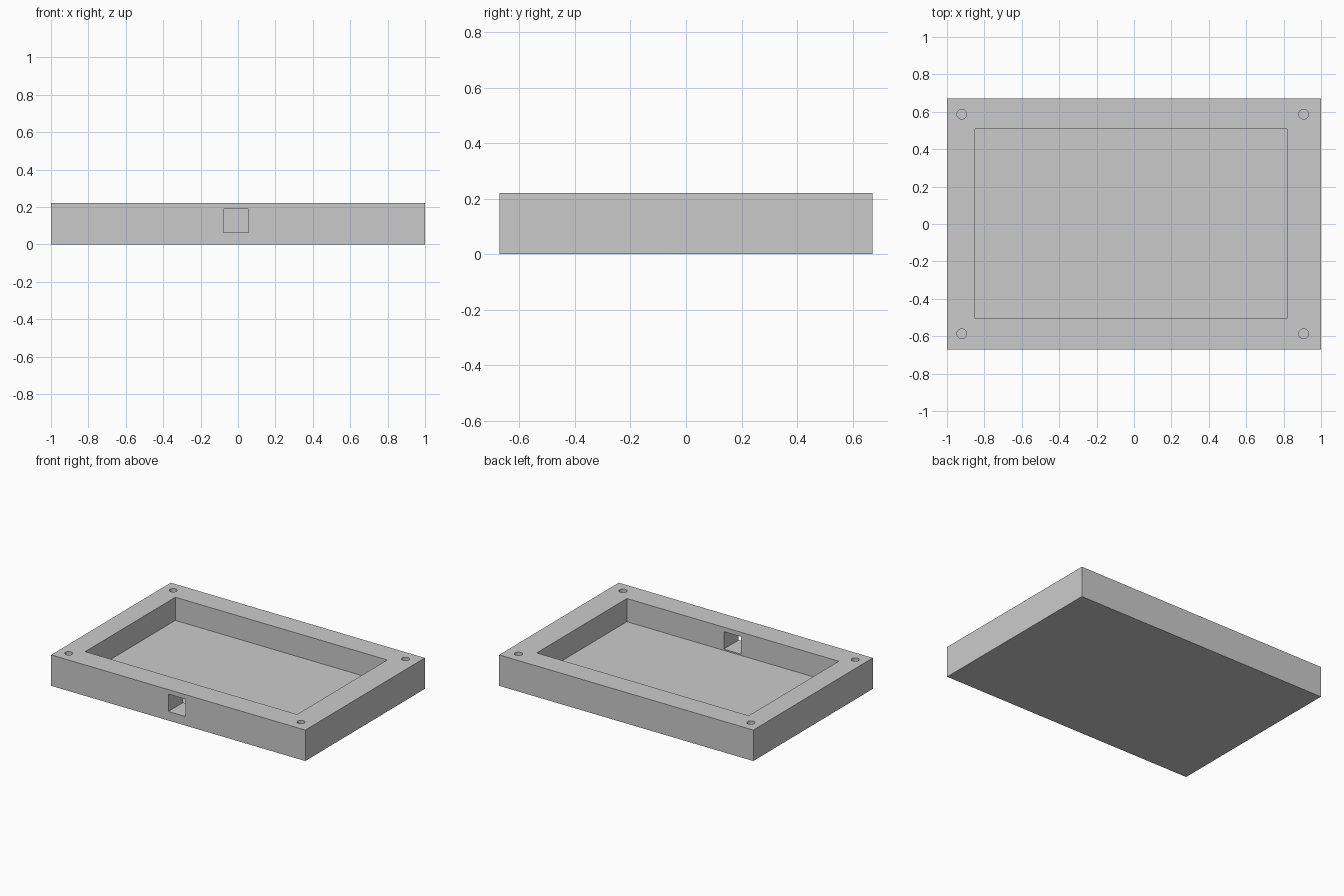
import bpy
import bmesh
from mathutils import Matrix, Vector

cube = bpy.data.objects.get("Cube")
if cube:
    bpy.data.objects.remove(cube, do_unlink=True)

HEIGHT, FLOOR = 0.22, 0.055
HALF_X, HALF_Y = 1.0, 0.672

grey = bpy.data.materials.new("plain grey")
grey.use_nodes = True
grey.diffuse_color = (0.6, 0.6, 0.6, 1)
grey.node_tree.nodes["Principled BSDF"].inputs["Base Color"].default_value = grey.diffuse_color


def finish(name, bm):
    mesh = bpy.data.meshes.new(name)
    bm.to_mesh(mesh)
    bm.free()
    mesh.materials.append(grey)
    obj = bpy.data.objects.new(name, mesh)
    bpy.context.collection.objects.link(obj)
    return obj


def box(name, low, high):
    low, high = Vector(low), Vector(high)
    bm = bmesh.new()
    place = Matrix.Translation((low + high) / 2) @ Matrix.Diagonal((*(high - low), 1))
    bmesh.ops.create_cube(bm, size=1, matrix=place)
    return finish(name, bm)


def drill(name, x, y, radius, bottom, top):
    bm = bmesh.new()
    bmesh.ops.create_cone(bm, cap_ends=True, segments=32, radius1=radius, radius2=radius,
                          depth=top - bottom,
                          matrix=Matrix.Translation((x, y, (top + bottom) / 2)))
    return finish(name, bm)


# Solid tray block
tray = box("tray", (-HALF_X, -HALF_Y, 0), (HALF_X, HALF_Y, HEIGHT))

# Main recess, cable opening through the front wall, blind screw holes
cutters = [
    box("recess_cutter", (-0.849, -0.505, FLOOR), (0.819, 0.508, HEIGHT + 0.1)),
    box("front_opening_cutter", (-0.078, -HALF_Y - 0.1, 0.064), (0.056, -0.4, 0.188)),
]
for x in (-0.921, 0.907):
    for y in (-0.587, 0.587):
        cutters.append(drill("screw_hole_cutter", x, y, 0.026, FLOOR, HEIGHT + 0.1))

for cutter in cutters:
    cutter.hide_render = True
    cutter.hide_viewport = True
    cutter.display_type = 'WIRE'
    cut = tray.modifiers.new(cutter.name, 'BOOLEAN')
    cut.operation = 'DIFFERENCE'
    cut.solver = 'EXACT'
    cut.object = cutter

# Round the screw hole walls while keeping edges crisp
bpy.ops.object.select_all(action='DESELECT')
tray.select_set(True)
bpy.context.view_layer.objects.active = tray
for modifier in list(tray.modifiers):
    bpy.ops.object.modifier_apply(modifier=modifier.name)
for cutter in cutters:
    bpy.data.objects.remove(cutter, do_unlink=True)
bpy.ops.object.shade_smooth_by_angle()
